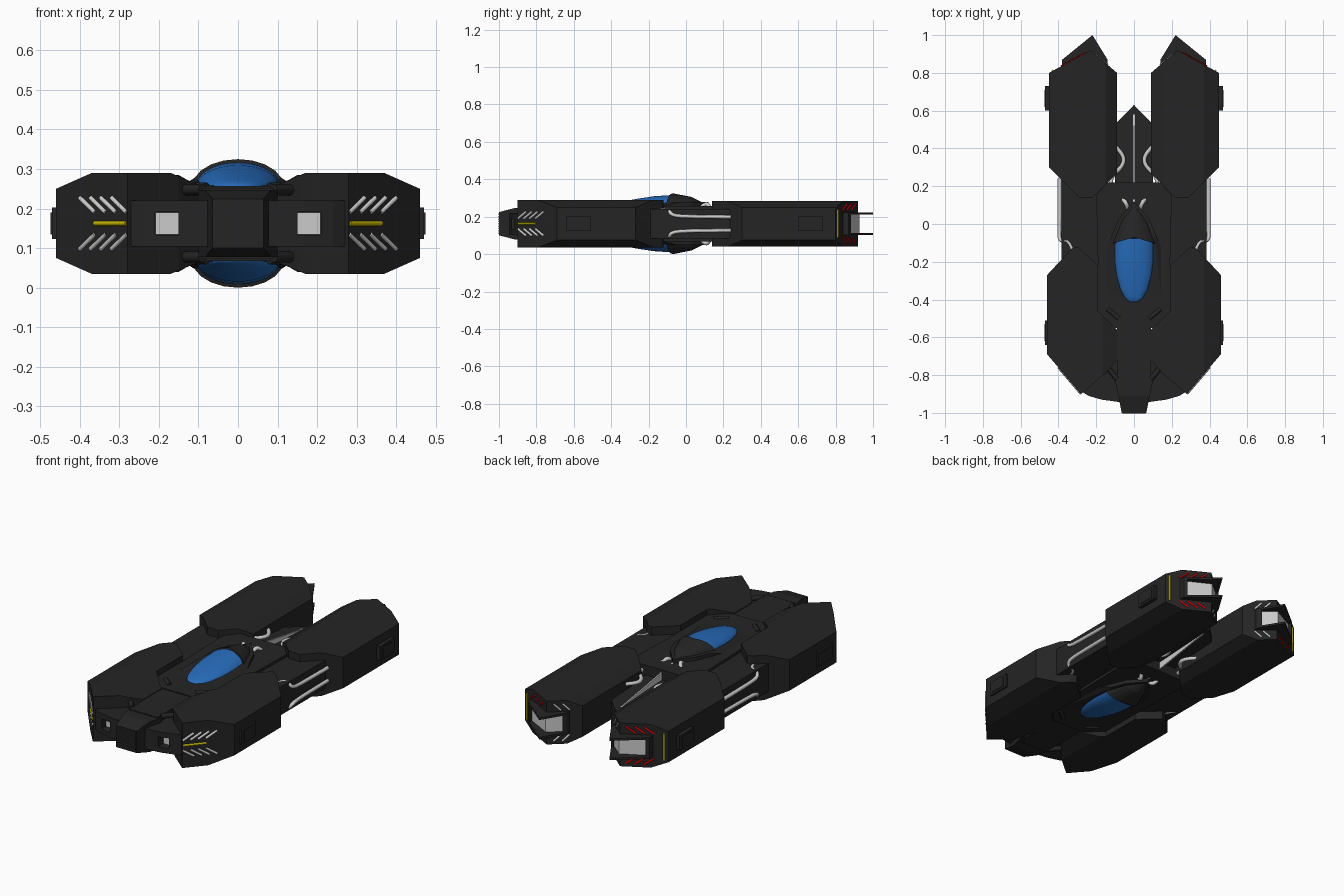
import bpy, bmesh, math
from mathutils import Vector

if "Cube" in bpy.data.objects:
    bpy.data.objects.remove(bpy.data.objects["Cube"])

C = 0.1625  # height of the symmetry plane; all z values below are relative to it


def material(name, rgb):
    m = bpy.data.materials.new(name)
    m.diffuse_color = (*rgb, 1)
    m.use_nodes = True
    m.node_tree.nodes["Principled BSDF"].inputs["Base Color"].default_value = m.diffuse_color
    return m


DARK = material("dark_hull", (0.018, 0.018, 0.018))
BLUE = material("blue_glass", (0.02, 0.15, 0.50))
LIGHT = material("light_metal", (0.55, 0.55, 0.55))
YELLOW = material("yellow", (0.55, 0.45, 0.0))
RED = material("red", (0.75, 0.0, 0.0))


def place(name, mesh, mat, mx=True, mz=False):
    mesh.materials.clear()
    mesh.materials.append(mat)
    ob = bpy.data.objects.new(name, mesh)
    ob.location.z = C
    bpy.context.collection.objects.link(ob)
    if mx or mz:
        mod = ob.modifiers.new("mirror", 'MIRROR')
        mod.use_axis = (mx, False, mz)
        mod.use_mirror_merge = False
    return ob


def finish(name, bm, mat, mx, mz, smooth=False):
    bmesh.ops.recalc_face_normals(bm, faces=bm.faces)
    for f in bm.faces:
        f.smooth = smooth
    me = bpy.data.meshes.new(name)
    bm.to_mesh(me)
    bm.free()
    return place(name, me, mat, mx, mz)


def prism(name, outline, z0, z1, mat=DARK, mx=True, mz=False, cuts=()):
    """Extrude a top-view outline, then slice it with (point, outward normal) planes."""
    bm = bmesh.new()
    f = bm.faces.new([bm.verts.new((x, y, z0)) for x, y in outline])
    r = bmesh.ops.extrude_face_region(bm, geom=[f])
    bmesh.ops.translate(bm, vec=(0, 0, z1 - z0),
                        verts=[v for v in r['geom'] if isinstance(v, bmesh.types.BMVert)])
    for co, no in cuts:
        bmesh.ops.bisect_plane(bm, geom=bm.verts[:] + bm.edges[:] + bm.faces[:],
                               plane_co=co, plane_no=no, clear_outer=True)
        bmesh.ops.holes_fill(bm, edges=[e for e in bm.edges if e.is_boundary])
    return finish(name, bm, mat, mx, mz)


def both(half):
    """Close a right-hand outline over the centre line."""
    return half + [(-x, y) for x, y in reversed(half) if x > 0]


def rect(x0, x1, y0, y1):
    return [(x0, y0), (x1, y0), (x1, y1), (x0, y1)]


def side_chamfers(a, b):
    """Planes through two (x, z) points, above and below the centre."""
    dx, dz = b[0] - a[0], b[1] - a[1]
    n = Vector((-dz, 0, dx))
    n = n if n.z > 0 else -n
    return [((a[0], 0, a[1]), n), ((a[0], 0, -a[1]), (n.x, 0, -n.z))]


def slope(a, b):
    """Planes through two (y, z) points, above and below the centre."""
    n = Vector((0, -(b[1] - a[1]), b[0] - a[0]))
    return [((0, a[0], a[1]), n), ((0, a[0], -a[1]), (0, n.y, -n.z))]


def arch(name, rows, n, shear, mat, smooth):
    """Loft half ellipses given as (y, half width, height, base z)."""
    bm = bmesh.new()
    rings = []
    for y, w, h, zb in rows:
        xs = [(w * math.cos(math.pi * i / n), h * math.sin(math.pi * i / n)) for i in range(n + 1)]
        rings.append([bm.verts.new((x, y - shear * abs(x), zb + z)) for x, z in xs])
    for a, b in zip(rings, rings[1:]):
        for i in range(n + 1):
            j = (i + 1) % (n + 1)
            bm.faces.new((a[i], a[j], b[j], b[i]))
    bm.faces.new(rings[0])
    bm.faces.new(rings[-1])
    ob = finish(name, bm, mat, False, True, smooth)
    if smooth:
        bpy.context.view_layer.objects.active = ob
        ob.select_set(True)
        bpy.ops.object.shade_smooth_by_angle(angle=math.radians(40))
        ob.select_set(False)


def tubes(name, paths, r, mat=LIGHT, mz=True):
    cu = bpy.data.curves.new(name, 'CURVE')
    cu.dimensions = '3D'
    cu.bevel_depth, cu.bevel_resolution, cu.use_fill_caps = r, 2, True
    cu.resolution_u = 6
    for p in paths:
        s = cu.splines.new('NURBS' if len(p) > 2 else 'POLY')
        s.points.add(len(p) - 1)
        for pt, co in zip(s.points, p):
            pt.co = (*co, 1)
        if len(p) > 2:
            s.order_u, s.use_endpoint_u = 3, True
    tmp = bpy.data.objects.new(name + "_curve", cu)
    bpy.context.collection.objects.link(tmp)
    dg = bpy.context.evaluated_depsgraph_get()
    me = bpy.data.meshes.new_from_object(tmp.evaluated_get(dg))
    bpy.data.objects.remove(tmp)
    place(name, me, mat, True, mz)


# Front and rear pods
prism("front_pod", [(.46, -.27), (.46, -.69), (.28, -.9), (.15, -.79), (.09, -.72), (.09, -.56),
                    (.19, -.46), (.19, -.22), (.30, -.12), (.33, -.13)], -.1275, .1275,
      cuts=side_chamfers((.46, .0875), (.37, .1275)) + side_chamfers((.11, .1025), (.17, .1275)))
prism("rear_pod", [(.45, .30), (.45, .80), (.23, .92), (.09, .80), (.09, .27), (.22, .14), (.29, .14)],
      -.1225, .1225,
      cuts=side_chamfers((.45, .0875), (.37, .1225)) + side_chamfers((.09, .0875), (.15, .1225)))
for label, y0, y1 in (("front", -.64, -.51), ("rear", .60, .73)):
    prism(label + "_side_vent", rect(.44, .471, y0, y1), -.04, .04)
    prism(label + "_side_vent_rim", rect(.44, .474, y0 + .02, y1 - .02), -.028, .028)

# Bow plate with recessed lamps
plate = prism("bow_plate", [(.29, -.7), (.29, -.88), (.24, -.91), (.17, -.93), (.06, -.945), (.06, -.7)],
              -.058, .058)
cutter = prism("lamp_cutter", rect(.15, .21, -1.0, -.87), -.029, .029, mx=False)
cutter.hide_render = True
cutter.hide_viewport = True
cutter.display_type = 'WIRE'
cut = plate.modifiers.new("lamp_hole", 'BOOLEAN')
cut.operation, cut.object = 'DIFFERENCE', cutter
plate.modifiers.move(1, 0)
prism("bow_lamp", rect(.151, .209, -.885, -.86), -.028, .028, LIGHT)

# Nose, grille and neck
prism("nose", both([(.065, -1.0), (.075, -.95), (.1, -.83), (.05, -.79)]), -.085, .085, mx=False,
      cuts=slope((-1.0, .062), (-.9, .088)))
for i in range(9):
    z = -.05 + i * .0125
    prism("grille_bar", rect(-.06, .06, -1.0, -.99), z - .004, z + .004, mx=False).location.y = -.002
prism("neck", both([(.09, -.85), (.09, -.45)]), -.09, .09, mx=False)
tubes("neck_braces", [[(.08, -.50, .09), (.14, -.45, .09)], [(.09, -.82, .085), (.14, -.76, .085)]], .014, DARK)

# Central hull, connector and tail
prism("core_hull", both([(.10, -.55), (.19, -.47), (.19, -.25), (.20, .15), (.14, .22), (.09, .22)]),
      -.095, .095, mx=False)
prism("pod_connector", rect(.15, .385, -.3, .32), -.08, .08)
prism("tail", both([(.1, .1), (.1, .53), (0, .63)]), -.04, .04, mx=False,
      cuts=slope((.2, .04), (.63, .018)))
prism("tail_fin", rect(-.004, .004, .09, .58), -.1, .1, LIGHT, mx=False,
      cuts=slope((.1, .1), (.58, .022)))

# Cockpit housing, cowl and glass canopy, above and below
prism("cockpit_housing", both([(0, -.52), (.06, -.48), (.15, -.37), (.15, -.14), (.08, .03), (0, .12)]),
      -.115, .115, mx=False,
      cuts=slope((-.52, .085), (-.1, .113)) + side_chamfers((.15, .09), (.11, .115))
      + side_chamfers((-.15, .09), (-.11, .115)))
arch("cockpit_cowl", [(-.07, .116, .0695, .093), (.03, .075, .05, .093), (.10, .02, .015, .093)],
     10, .3, DARK, False)
arch("canopy", [(-.415, .004, .002, .092), (-.405, .025, .01, .092), (-.38, .047, .017, .092),
                (-.33, .072, .028, .092), (-.25, .094, .043, .092), (-.17, .105, .055, .092),
                (-.064, .107, .062, .092)], 20, .25, BLUE, True)

# Pipes
tubes("tail_pipe", [[(.035, .085, .09), (.04, .11, .115), (.06, .13, .08), (.12, .18, .065),
                     (.125, .25, .06), (.055, .31, .06), (.055, .37, .06), (.10, .41, .06)]], .011)
tubes("side_pipe", [[(.32, -.16, .073), (.34, -.09, .073), (.38, -.09, .07), (.395, -.08, .05),
                     (.395, -.04, .04), (.395, .1, .037), (.395, .24, .036)]], .01)
tubes("side_pipe_rail", [[(.392, -.04, .04), (.392, .24, .037)]], .008)


# Painted strokes on the slanted pod ends
def front_face(x, z):
    return (x, -.9 + (x - .28) * 1.1667, z)


def rear_face(x, z):
    return (x, .92 - (x - .23) * .545 if x > .23 else .92 - (.23 - x) * .857, z)


tubes("front_slashes", [[front_face(x, .065), front_face(x - .038, .028)]
                        for x in (.40, .373, .347, .32)], .006)
tubes("front_yellow_bar", [[front_face(.282, 0), front_face(.363, 0)]], .006, YELLOW, False)
tubes("rear_red_slashes", [[rear_face(x, .07), rear_face(x - .045, .105)]
                           for x in (.385, .342, .30)], .005, RED)
tubes("rear_light_slashes", [[rear_face(x, .07), rear_face(x + .028, .105)] for x in (.14, .175)], .005)
tubes("rear_yellow_bar", [[rear_face(.43, -.075), rear_face(.43, .075)]], .006, YELLOW, False)

# Exhausts: lips, side walls and light panel
prism("exhaust_lip", [(.38, .80), (.38, .87), (.22, 1.0), (.14, .87), (.14, .80)], .049, .061, mz=True)
prism("exhaust_outer_wall", [(.365, .80), (.38, .80), (.38, .87), (.365, .882)], -.052, .052)
prism("exhaust_inner_wall", [(.14, .80), (.152, .80), (.152, .888), (.14, .87)], -.052, .052)
prism("exhaust_panel", [(.367, .80), (.367, .856), (.23, .928), (.15, .862), (.15, .80)], -.05, .05, LIGHT)
